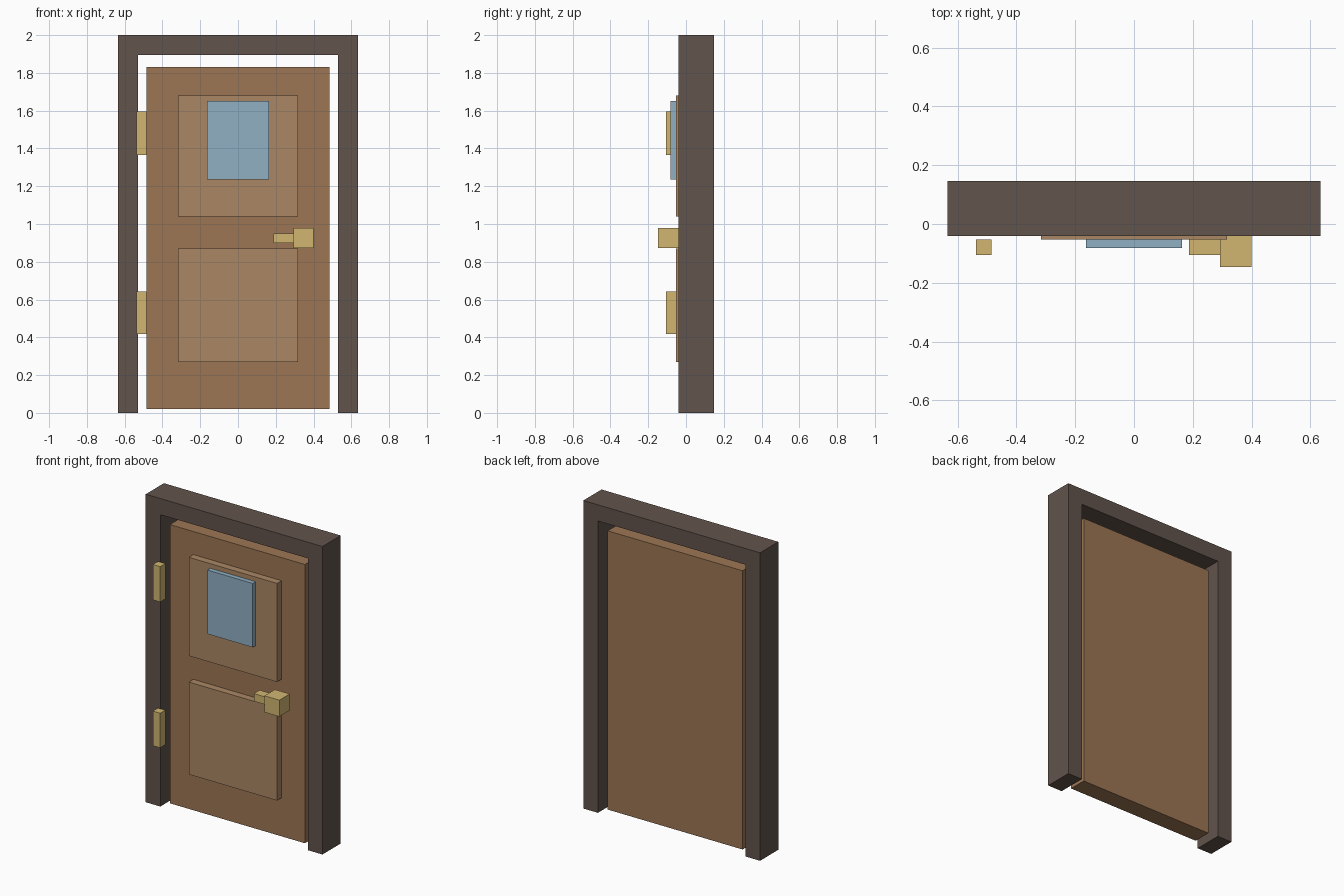
import bpy

if "Cube" in bpy.data.objects:
    bpy.data.objects.remove(bpy.data.objects["Cube"])


def material(name, rgb):
    # sRGB 0-255 to linear diffuse colour
    mat = bpy.data.materials.new(name)
    mat.diffuse_color = [(c / 255) ** 2.2 for c in rgb] + [1.0]
    mat.use_nodes = True
    mat.node_tree.nodes["Principled BSDF"].inputs["Base Color"].default_value = mat.diffuse_color
    return mat


def box(name, x, y, z, mat):
    # Box spanning the given (min, max) range on each axis
    spans = (x, y, z)
    bpy.ops.mesh.primitive_cube_add(size=1, location=[(a + b) / 2 for a, b in spans])
    obj = bpy.context.object
    obj.name = name
    obj.scale = [b - a for a, b in spans]
    bpy.ops.object.transform_apply(location=False, rotation=False, scale=True)
    obj.data.materials.append(mat)
    return obj


dark_wood = material("dark_wood", (98, 84, 77))
door_wood = material("door_wood", (155, 117, 85))
panel_wood = material("panel_wood", (170, 134, 100))
glass = material("glass", (142, 174, 194))
brass = material("brass", (208, 181, 113))

# Frame: two jambs and a header
frame_y = (-0.04, 0.147)
box("left_jamb", (-0.635, -0.53), frame_y, (0, 2), dark_wood)
box("right_jamb", (0.53, 0.635), frame_y, (0, 2), dark_wood)
box("header", (-0.635, 0.635), frame_y, (1.895, 2), dark_wood)

# Door leaf with raised panels on the front
box("door_leaf", (-0.485, 0.485), (-0.006, 0.112), (0.02, 1.83), door_wood)
for name, z in (("upper_panel", (1.04, 1.68)), ("lower_panel", (0.27, 0.87))):
    box(name, (-0.317, 0.317), (-0.052, -0.006), z, panel_wood)

# Window
box("window_pane", (-0.163, 0.163), (-0.082, -0.05), (1.235, 1.65), glass)

# Handle
box("knob", (0.293, 0.4), (-0.147, -0.04), (0.873, 0.98), brass)
box("lever", (0.187, 0.3), (-0.105, -0.045), (0.9, 0.95), brass)

# Hinges
for name, z in (("upper_hinge", (1.365, 1.595)), ("lower_hinge", (0.418, 0.643))):
    box(name, (-0.538, -0.485), (-0.106, -0.053), z, brass)
